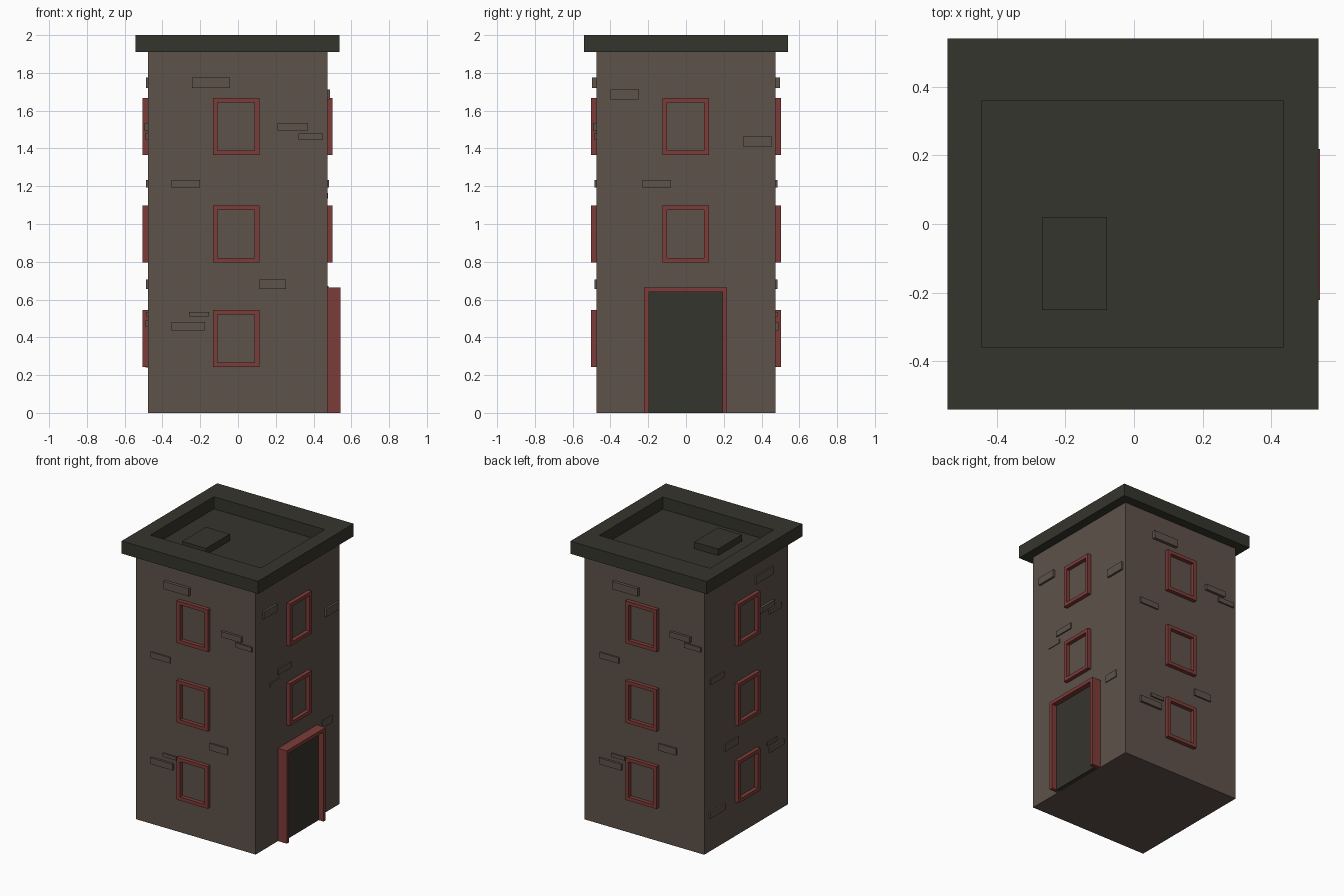
import bpy, bmesh, math
from mathutils import Matrix, Vector

if "Cube" in bpy.data.objects:
    bpy.data.objects.remove(bpy.data.objects["Cube"])

CX, HALF = -0.0025, 0.475      # tower centre and half width


def material(name, rgb):
    m = bpy.data.materials.new(name)
    m.diffuse_color = (*rgb, 1)
    m.use_nodes = True
    m.node_tree.nodes["Principled BSDF"].inputs["Base Color"].default_value = m.diffuse_color
    return m


BRICK = material("brown brick", (0.114, 0.084, 0.069))
DARK = material("dark slate", (0.036, 0.035, 0.026))
RED = material("red trim", (0.203, 0.045, 0.040))


def finish(bm, name, mat, matrix=Matrix()):
    bmesh.ops.recalc_face_normals(bm, faces=bm.faces)
    me = bpy.data.meshes.new(name)
    bm.to_mesh(me)
    bm.free()
    me.materials.append(mat)
    ob = bpy.data.objects.new(name, me)
    ob.matrix_world = matrix
    bpy.context.collection.objects.link(ob)
    return ob


def box(name, mat, lo, hi, matrix=Matrix()):
    bm = bmesh.new()
    bmesh.ops.create_cube(bm, size=1)
    lo, hi = Vector(lo), Vector(hi)
    for v in bm.verts:
        v.co = (lo + hi) / 2 + v.co * (hi - lo)
    return finish(bm, name, mat, matrix)


def ring(name, mat, outer, inner, offset, matrix=Matrix(), closed=True):
    """Flat band between two outlines, extruded along offset."""
    bm = bmesh.new()
    o = [bm.verts.new(p) for p in outer]
    i = [bm.verts.new(p) for p in inner]
    n = len(o)
    faces = []
    for a in range(n if closed else n - 1):
        b = (a + 1) % n
        faces.append(bm.faces.new((o[a], o[b], i[b], i[a])))
    ext = bmesh.ops.extrude_face_region(bm, geom=faces, use_keep_orig=True)
    moved = [g for g in ext["geom"] if isinstance(g, bmesh.types.BMVert)]
    bmesh.ops.translate(bm, verts=moved, vec=offset)
    return finish(bm, name, mat, matrix)


def upright(u0, u1, z0, z1):
    return [(u0, -HALF, z0), (u0, -HALF, z1), (u1, -HALF, z1), (u1, -HALF, z0)]


def flat(x0, x1, y0, y1, z):
    return [(x0, y0, z), (x1, y0, z), (x1, y1, z), (x0, y1, z)]


def side(k):
    """Wall frame: 0 front, 1 right, 2 back, 3 left."""
    return Matrix.Translation((CX, 0, 0)) @ Matrix.Rotation(k * math.pi / 2, 4, "Z")


# tower walls
box("tower_walls", BRICK, (CX - HALF, -HALF, 0), (CX + HALF, HALF, 1.91))

# roof rim, sunken deck and hatch
ring("roof_rim", DARK, flat(-0.543, 0.538, -0.541, 0.541, 1.91),
     flat(-0.443, 0.435, -0.36, 0.36, 1.91), (0, 0, 0.09))
box("roof_deck", DARK, (-0.45, -0.37, 1.905), (0.44, 0.37, 1.913))
box("roof_hatch", DARK, (-0.268, -0.25, 1.905), (-0.078, 0.02, 1.96))

# window frames
for k, wall in enumerate(("front", "right", "back", "left")):
    c = -0.008 if k in (0, 2) else -0.0025
    for floor, z in enumerate((0.242, 0.795, 1.365)):
        if k == 1 and floor == 0:
            continue               # the door takes this place
        ring(f"{wall}_window_frame_{floor}", RED,
             upright(c - 0.123, c + 0.123, z, z + 0.303),
             upright(c - 0.098, c + 0.098, z + 0.025, z + 0.278),
             (0, -0.028, 0), side(k))

# doorway
ring("door_frame", RED, upright(-0.222, 0.218, 0, 0.665),
     upright(-0.197, 0.193, 0, 0.64), (0, -0.07, 0), side(1), closed=False)
box("door", DARK, (-0.2, -HALF - 0.032, 0), (0.196, -HALF + 0.01, 0.645), side(1))

# raised bricks: u start, u end, z start, z end, depth
FACE = [(-0.24, -0.04, 1.72, 1.775, 0.022), (0.212, 0.372, 1.495, 1.535, 0.018),
        (0.323, 0.452, 1.447, 1.48, 0.012), (-0.35, -0.198, 1.192, 1.234, 0.01),
        (0.117, 0.257, 0.655, 0.705, 0.01), (-0.257, -0.15, 0.51, 0.535, 0.01),
        (-0.35, -0.173, 0.435, 0.48, 0.016)]
DOOR_SIDE = [(-0.4, -0.25, 1.66, 1.713, 0.015), (0.305, 0.452, 1.408, 1.465, 0.015),
             (-0.23, -0.08, 1.192, 1.234, 0.009), (-0.315, -0.2, 1.135, 1.165, 0.005),
             (0.275, 0.385, 0.62, 0.673, 0.006)]
LEFT_SIDE = [(0.1, 0.3, 1.72, 1.775, 0.01), (0.15, 0.3, 1.495, 1.535, 0.018),
             (0.25, 0.39, 1.447, 1.48, 0.012), (-0.41, -0.26, 1.192, 1.234, 0.009),
             (-0.25, -0.1, 0.655, 0.705, 0.009), (0.23, 0.34, 0.51, 0.535, 0.008),
             (0.25, 0.42, 0.455, 0.49, 0.012), (-0.42, -0.25, 0.24, 0.285, 0.012)]
for k, bricks in enumerate((FACE, DOOR_SIDE, FACE, LEFT_SIDE)):
    for n, (u0, u1, z0, z1, d) in enumerate(bricks):
        box(f"raised_brick_{k}_{n}", BRICK, (u0, -HALF - d, z0),
            (u1, -HALF + 0.01, z1), side(k))
